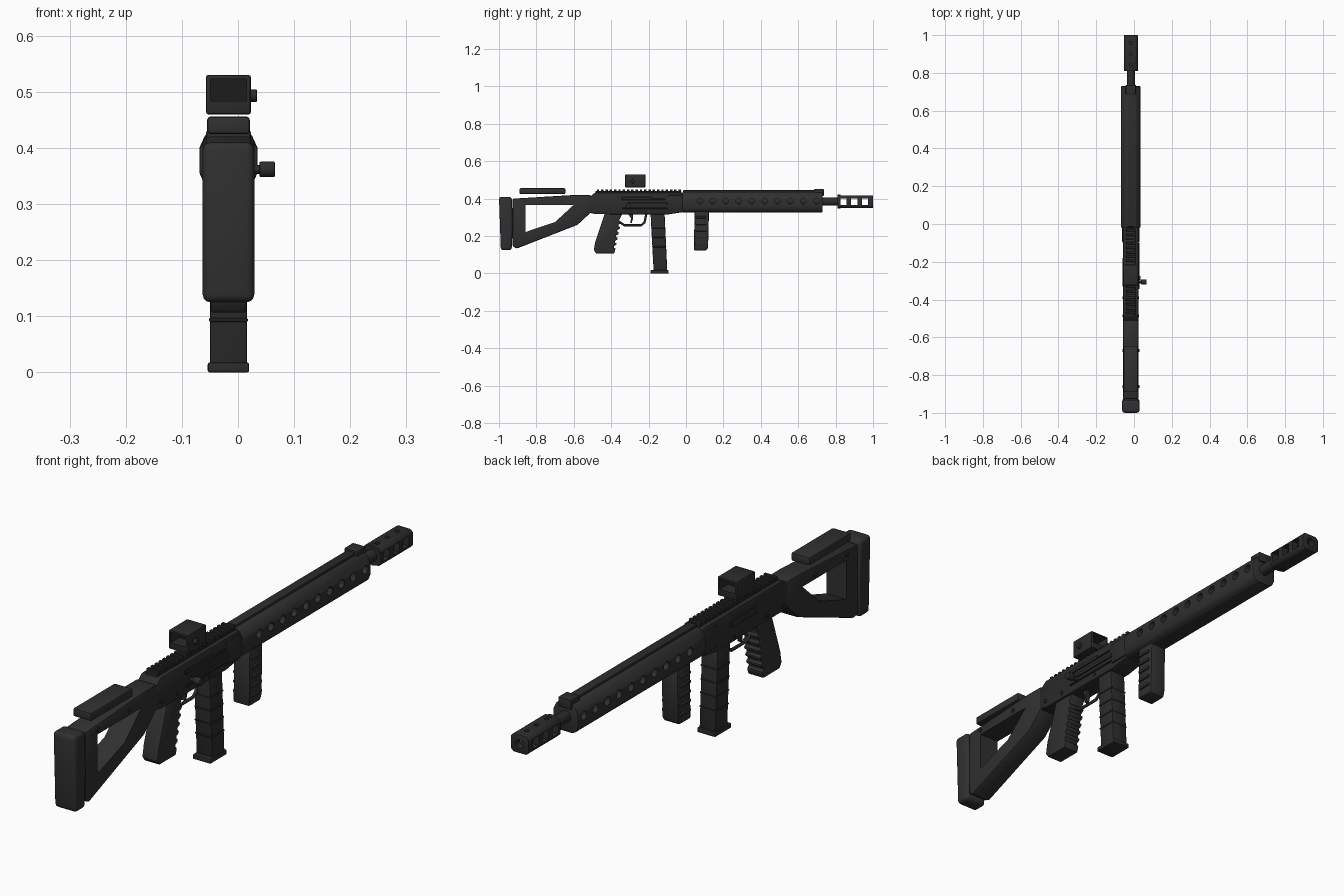
import bpy, bmesh
from mathutils import Matrix, Vector
from math import pi

cube = bpy.data.objects.get("Cube")
if cube:
    bpy.data.objects.remove(cube, do_unlink=True)

CX = -0.017  # centre plane of the body


def material(name, v):
    m = bpy.data.materials.new(name)
    m.use_nodes = True
    m.diffuse_color = (v, v, v, 1)
    m.node_tree.nodes["Principled BSDF"].inputs["Base Color"].default_value = (v, v, v, 1)
    return m


POLYMER = material("charcoal polymer", 0.03)
METAL = material("dark metal", 0.025)
GLASS = material("black glass", 0.012)


def activate(ob):
    bpy.ops.object.select_all(action='DESELECT')
    ob.select_set(True)
    bpy.context.view_layer.objects.active = ob


def finish(name, bm, mat, bevel=0.0, segments=2):
    bmesh.ops.recalc_face_normals(bm, faces=bm.faces)
    mesh = bpy.data.meshes.new(name)
    bm.to_mesh(mesh)
    bm.free()
    mesh.materials.append(mat)
    ob = bpy.data.objects.new(name, mesh)
    bpy.context.collection.objects.link(ob)
    activate(ob)
    if bevel:
        mod = ob.modifiers.new("Bevel", 'BEVEL')
        mod.width, mod.segments = bevel, segments
        bpy.ops.object.modifier_apply(modifier=mod.name)
    bpy.ops.object.shade_smooth_by_angle()
    return ob


def extrude(name, points, shift, mat, bevel, segments):
    bm = bmesh.new()
    face = bm.faces.new([bm.verts.new(p) for p in points])
    new = bmesh.ops.extrude_face_region(bm, geom=[face])["geom"]
    bmesh.ops.translate(bm, vec=shift, verts=[v for v in new if isinstance(v, bmesh.types.BMVert)])
    return finish(name, bm, mat, bevel, segments)


def side_profile(name, yz, half, mat=POLYMER, bevel=0.004, segments=2):
    """Extrude a side outline across the width."""
    return extrude(name, [(CX - half, y, z) for y, z in yz], (2 * half, 0, 0), mat, bevel, segments)


def end_profile(name, xz, y0, y1, mat=POLYMER, bevel=0.004, segments=2):
    """Mirror a right half outline and extrude it lengthwise."""
    full = xz + [(-x, z) for x, z in reversed(xz)]
    return extrude(name, [(CX + x, y0, z) for x, z in full], (0, y1 - y0, 0), mat, bevel, segments)


def block(name, half, y0, y1, z0, z1, mat=POLYMER, bevel=0.003, segments=2):
    return side_profile(name, [(y0, z0), (y1, z0), (y1, z1), (y0, z1)], half, mat, bevel, segments)


def cylinder(name, axis, centre, radius, length, mat=METAL, bevel=0.0, sides=24):
    bm = bmesh.new()
    bmesh.ops.create_cone(bm, cap_ends=True, segments=sides, radius1=radius, radius2=radius, depth=length)
    turn = {'X': Matrix.Rotation(pi / 2, 3, 'Y'), 'Y': Matrix.Rotation(pi / 2, 3, 'X'), 'Z': Matrix.Identity(3)}
    bmesh.ops.transform(bm, matrix=turn[axis].to_4x4(), verts=bm.verts)
    bmesh.ops.translate(bm, vec=Vector(centre), verts=bm.verts)
    return finish(name, bm, mat, bevel)


def cut(ob, cutters):
    for c in cutters:
        mod = ob.modifiers.new("Cut", 'BOOLEAN')
        mod.operation, mod.solver, mod.object = 'DIFFERENCE', 'EXACT', c
        activate(ob)
        bpy.ops.object.modifier_apply(modifier=mod.name)
        bpy.data.objects.remove(c, do_unlink=True)
    activate(ob)
    bpy.ops.object.shade_smooth_by_angle()


# Stock: butt pad, open frame, cheek rest and pins
side_profile("butt_pad", [(-1, 0.41), (-0.932, 0.41), (-0.925, 0.27), (-0.932, 0.125), (-0.99, 0.125)],
             0.046, bevel=0.014, segments=3)
stock = side_profile("stock_frame", [(-0.927, 0.4), (-0.59, 0.42), (-0.51, 0.42), (-0.51, 0.325),
                                     (-0.58, 0.26), (-0.905, 0.133), (-0.927, 0.145)], 0.041, bevel=0.007)
cut(stock, [side_profile("stock_cutter", [(-0.857, 0.367), (-0.6, 0.367), (-0.7, 0.275), (-0.857, 0.222)],
                         0.1, bevel=0)])
block("cheek_rest", 0.038, -0.89, -0.645, 0.425, 0.456, bevel=0.006)
for y in (-0.86, -0.67):
    cylinder("stock_pin", 'X', (CX, y, 0.387), 0.008, 0.09)

# Receiver with toothed top rail
side_profile("receiver", [(-0.52, 0.325), (-0.48, 0.317), (-0.1, 0.315), (-0.015, 0.328), (-0.015, 0.425),
                          (-0.025, 0.433), (-0.485, 0.433), (-0.52, 0.405)], 0.04, METAL, 0.006)
block("receiver_front_collar", 0.046, -0.1, -0.015, 0.335, 0.42, METAL, 0.008)
block("receiver_rail", 0.024, -0.485, -0.025, 0.425, 0.44, METAL, 0.002)
for i in range(20):
    y = -0.477 + i * 0.023
    block("rail_tooth", 0.026, y, y + 0.013, 0.435, 0.45, METAL, 0.002, 1)

# Receiver side details: raised strips on both sides, plus cross pins
for name, side, y0, y1, z0, z1 in (
        ("port_cover", 1, -0.345, -0.18, 0.393, 0.408), ("bolt_track", 1, -0.31, -0.1, 0.365, 0.38),
        ("lower_strip", 1, -0.34, -0.1, 0.345, 0.352), ("rear_strip", 1, -0.24, -0.11, 0.393, 0.4),
        ("side_plate", -1, -0.33, -0.18, 0.375, 0.4)):
    strip = block(name, 0.004, y0, y1, z0, z1, METAL, 0.002, 1)
    strip.location.x = side * 0.041
for y, z in ((-0.485, 0.345), (-0.39, 0.34), (-0.2, 0.335)):
    cylinder("receiver_pin", 'X', (CX, y, z), 0.007, 0.087)

# Charging handle on the left
cylinder("charging_handle_stem", 'X', (0.03, -0.307, 0.362), 0.008, 0.04)
cylinder("charging_handle_knob", 'X', (0.052, -0.307, 0.362), 0.014, 0.028, METAL, 0.003)

# Handguard with round side holes, top strip and front sight block
handguard = end_profile("handguard", [(0.024, 0.436), (0.042, 0.422), (0.052, 0.4), (0.052, 0.356),
                                      (0.043, 0.336), (0.026, 0.326)], -0.02, 0.73, bevel=0.005)
cut(handguard, [cylinder("hole_cutter", 'X', (CX, 0.075 + i * 0.069, 0.387), 0.016, 0.2, POLYMER, 0, 12)
                for i in range(10)])
block("handguard_top_strip", 0.018, -0.015, 0.73, 0.425, 0.445, METAL)
block("front_sight_block", 0.027, 0.685, 0.737, 0.415, 0.452, METAL, 0.004)

# Barrel and vented muzzle brake
cylinder("barrel", 'Y', (CX, 0.41, 0.384), 0.021, 0.83)
brake = end_profile("muzzle_brake", [(0.026, 0.417), (0.037, 0.406), (0.037, 0.36), (0.026, 0.349)],
                    0.81, 1.0, METAL, 0.003)
cutters = [cylinder("bore_cutter", 'Y', (CX, 0.95, 0.384), 0.016, 0.24)]
for y in (0.842, 0.9, 0.957):
    cutters.append(block("window_cutter", 0.1, y - 0.017, y + 0.017, 0.365, 0.402, METAL, 0))
    cutters.append(cylinder("vent_cutter", 'Z', (CX, y, 0.41), 0.008, 0.06))
cut(brake, cutters)
cylinder("brake_collar", 'Y', (CX, 0.817, 0.384), 0.037, 0.016)


# Rear grip with finger ridges along the front edge
top, bottom, ridges = Vector((-0.34, 0.32)), Vector((-0.385, 0.107)), []
out = Vector((0.008, -0.002))
for i in range(6):
    for t, push in ((0.2, -1), (0.5, -1), (0.6, 0.3), (0.95, 0.3)):
        ridges.append(tuple(top.lerp(bottom, 0.12 + (i + t) * 0.135) + out * push))
side_profile("rear_grip", [(-0.435, 0.32), tuple(top)] + ridges +
             [tuple(bottom), (-0.48, 0.107), (-0.493, 0.125), (-0.485, 0.17)], 0.032, bevel=0.004)

# Trigger and its guard
curve = bpy.data.curves.new("trigger_guard", 'CURVE')
curve.dimensions, curve.bevel_depth, curve.bevel_resolution = '3D', 0.006, 2
path = [(-0.355, 0.275), (-0.33, 0.258), (-0.24, 0.258), (-0.222, 0.272), (-0.212, 0.32)]
spline = curve.splines.new('POLY')
spline.points.add(len(path) - 1)
for p, (y, z) in zip(spline.points, path):
    p.co = (CX, y, z, 1)
curve.materials.append(METAL)
guard = bpy.data.objects.new("trigger_guard", curve)
bpy.context.collection.objects.link(guard)
side_profile("trigger", [(-0.31, 0.32), (-0.285, 0.32), (-0.283, 0.295), (-0.29, 0.27), (-0.298, 0.268),
                         (-0.294, 0.295)], 0.009, METAL, 0.002)

# Magazine with thin bands and a base plate
side_profile("magazine", [(-0.19, 0.33), (-0.115, 0.33), (-0.1, 0.012), (-0.173, 0.012)], 0.033, METAL, 0.004)
for z in (0.09, 0.14, 0.19, 0.24):
    y = -0.102 - z * 0.046
    block("magazine_band", 0.035, y - 0.073, y + 0.003, z, z + 0.007, METAL, 0.002, 1)
block("magazine_base", 0.037, -0.19, -0.093, 0, 0.018, METAL, 0.004)

# Front grip with side ridges
side_profile("front_grip", [(0.046, 0.335), (0.123, 0.335), (0.118, 0.14), (0.11, 0.123), (0.042, 0.123)],
             0.034, bevel=0.007)
for i in range(5):
    z = 0.155 + i * 0.035
    block("front_grip_ridge", 0.041, 0.052, 0.11, z, z + 0.011, POLYMER, 0.003)

# Sight: hollow housing, glass pane and adjustment knob
sight = block("sight_housing", 0.04, -0.325, -0.217, 0.46, 0.53, METAL, 0.004)
cut(sight, [block("sight_cutter", 0.032, -0.4, -0.1, 0.484, 0.523, METAL, 0)])
block("sight_glass", 0.034, -0.274, -0.268, 0.482, 0.525, GLASS, 0)
cylinder("sight_knob", 'X', (0.027, -0.285, 0.493), 0.011, 0.014, METAL, 0.002)
